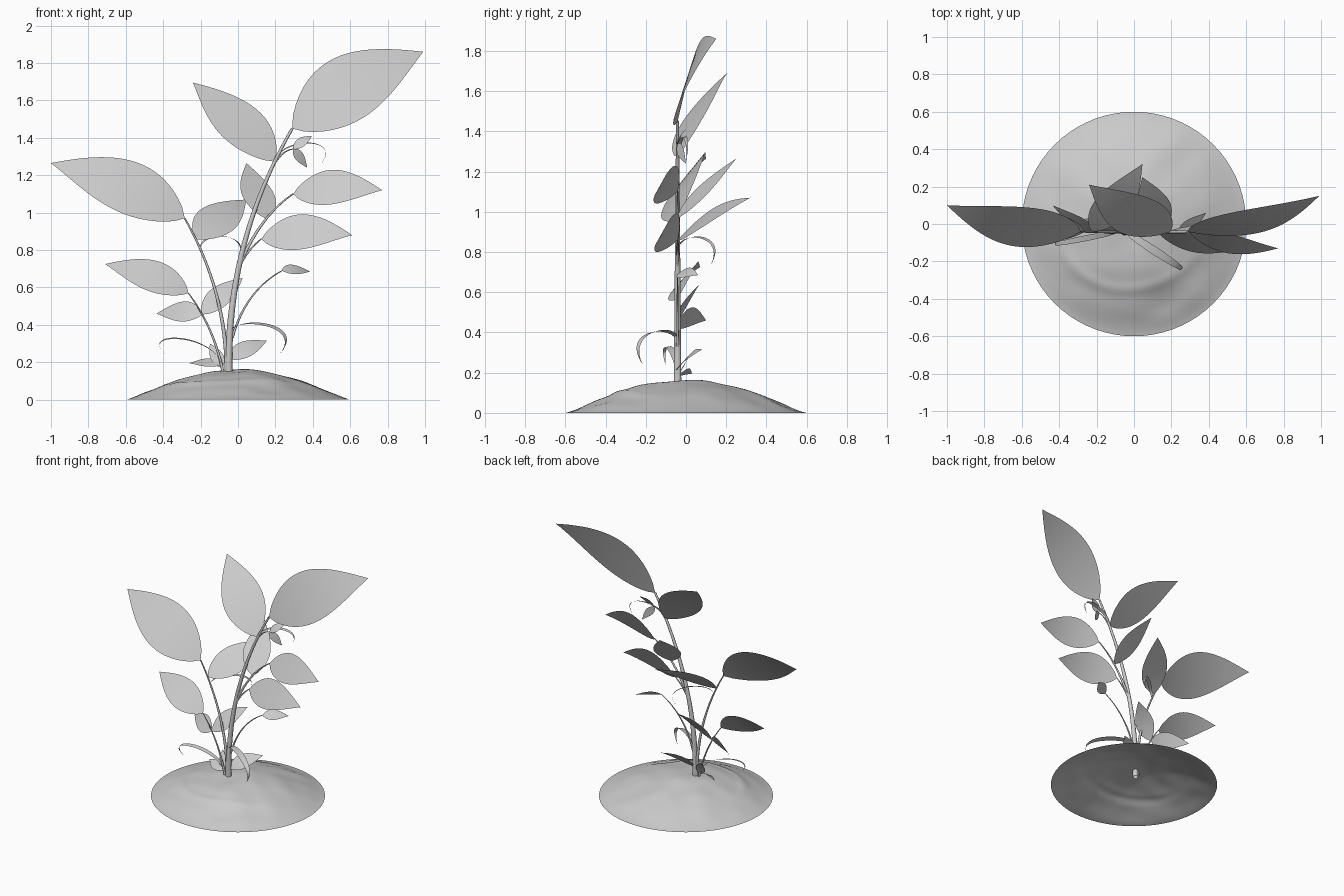
import bpy, bmesh, math
from mathutils import Vector, noise

if "Cube" in bpy.data.objects:
    bpy.data.objects.remove(bpy.data.objects["Cube"])

PLANE_Y = -0.042      # all stems grow in one upright plane


def arc(a, m, b, t):
    # parabola through start, middle and end
    return a * (1 - t) * (1 - 2 * t) + m * 4 * t * (1 - t) + b * t * (2 * t - 1)


def cubic(p, t):
    # smooth path through four evenly spaced points
    s = 3 * t
    return (p[0] * (1 - s) * (2 - s) * (3 - s) / 6 + p[1] * s * (2 - s) * (3 - s) / 2
            + p[2] * s * (s - 1) * (3 - s) / 2 + p[3] * s * (s - 1) * (s - 2) / 6)


def finish(name, bm):
    me = bpy.data.meshes.new(name)
    bm.to_mesh(me)
    bm.free()
    for p in me.polygons:
        p.use_smooth = True
    bpy.context.collection.objects.link(bpy.data.objects.new(name, me))


def skin(bm, rows, closed):
    # quads between neighbouring rows of vertices
    for a, b in zip(rows, rows[1:]):
        n = len(a)
        for j in range(n if closed else n - 1):
            k = (j + 1) % n
            bm.faces.new((a[j], a[k], b[k], b[j]))


def stem(name, start, middle, end, radius):
    # tapered round stalk; returns its path so leaves can attach to it
    a, m, b = (Vector((x, PLANE_Y, z)) for x, z in (start, middle, end))
    bm = bmesh.new()
    rows = []
    for i in range(25):
        t = i / 24
        c = arc(a, m, b, t)
        d = (arc(a, m, b, t + 0.01) - arc(a, m, b, t - 0.01)).normalized()
        u = d.cross(Vector((0, 1, 0))).normalized()
        v = d.cross(u)
        r = radius * (1 - 0.62 * t)
        angles = [k * math.tau / 10 for k in range(10)]
        rows.append([bm.verts.new(c + r * (u * math.cos(q) + v * math.sin(q))) for q in angles])
    skin(bm, rows, True)
    bmesh.ops.recalc_face_normals(bm, faces=bm.faces)
    finish(name, bm)
    return lambda t: arc(a, m, b, t)


def blade(name, path, side):
    # single-sheet blade: blunt at the base, pointed at the tip, facing the front
    bm = bmesh.new()
    rows = []
    for i in range(21):
        t = i / 20
        w = max(0.004, math.sin(math.pi * t ** 0.77))
        rows.append([bm.verts.new(path(t) + side * w * (j / 3 - 1)) for j in range(7)])
    skin(bm, rows, False)
    bm.normal_update()
    if sum(f.normal.y * f.calc_area() for f in bm.faces) > 0:
        bmesh.ops.reverse_faces(bm, faces=bm.faces)
    finish(name, bm)


def leaf(name, base, tip, lean=0.7, turn=0.0):
    # broad leaf: width follows length, midrib arches, face leans back and may turn right
    tip = Vector(tip)
    axis = tip - base
    reach = abs(axis.x)
    mid = (base + tip) / 2 + Vector((0, -0.05 * reach, 0.06 * reach))
    side = Vector((turn, -1, lean)).cross(axis).normalized() * axis.length * 0.22
    blade(name, lambda t: arc(base, mid, tip, t), side)


def curl(name, base, tip, width):
    # narrow blade, nearly edge-on from the front, that rises and hooks over
    tip = Vector(tip)
    d = tip - base
    up = Vector((0, 0, 0.09 + 0.02 * (d.z > 0)))
    flat = Vector((d.x, d.y, 0))
    drop = Vector((0, 0, d.z / 3))
    pts = [base, base + flat * 0.42 + drop + up, base + flat * 1.02 + drop * 2 + up, tip]
    side = Vector((0, -1, 4)).cross(d).normalized() * width
    blade(name, lambda t: cubic(pts, t), side)


# soil mound, open underneath
bm = bmesh.new()
rows = []
for i in range(1, 37):
    q = i / 36
    row = []
    for k in range(72):
        a = k * math.tau / 72
        x, y = 0.6 * q * math.cos(a), 0.6 * q * math.sin(a)
        z = 0.16 * (1 - q * q) ** 1.22
        z += min(1, (1 - q) * 5) * 0.012 * noise.noise(Vector((x * 6, y * 6, 3)))
        crest = 0.62 + 0.05 * math.sin(2 * a + 1)
        z += 0.009 * math.exp(-((q - crest) / 0.05) ** 2) * max(0, -math.sin(a + 0.2))
        row.append(bm.verts.new((x, y, max(z, 0))))
    rows.append(row)
skin(bm, rows, True)
bmesh.ops.contextual_create(bm, geom=rows[0])
bmesh.ops.recalc_face_normals(bm, faces=bm.faces)
bm.normal_update()
if sum(f.normal.z for f in bm.faces) < 0:
    bmesh.ops.reverse_faces(bm, faces=bm.faces)
finish("soil_mound", bm)

# stems and side branches, as x and z in the stem plane
main = stem("main_stem", (-.048, .1), (.025, .8), (.29, 1.45), .02)
left = stem("left_stem", (-.06, .12), (-.115, .56), (-.285, .97), .012)
low_left = stem("lower_left_stem", (-.075, .12), (-.145, .36), (-.265, .57), .008)
right = stem("right_branch", (0, .7), (.13, .94), (.295, 1.1), .01)
low_right = stem("lower_right_branch", (0, .7), (.055, .79), (.125, .86), .008)
thin = stem("thin_right_branch", (-.03, .33), (.07, .545), (.235, .69), .007)
bud = stem("bud_stalk", (.2, 1.27), (.245, 1.32), (.295, 1.34), .006)

# broad leaves, largest at the stem ends
leaf("top_right_leaf", main(1), (.99, .15, 1.86), .38, .08)
leaf("top_centre_leaf", main(.86), (-.24, .21, 1.695), .8, .3)
leaf("left_large_leaf", left(1), (-1, .1, 1.265), .75, .1)
leaf("left_inner_leaf", left(.86), (.045, .32, 1.07), 1.2, .3)
leaf("right_upper_leaf", right(1), (.77, -.13, 1.12), .57, -.19)
leaf("right_lower_leaf", low_right(1), (.61, -.12, .88), .57, -.19)
leaf("centre_leaf", right(.57), (.045, .25, 1.265), .95, .45)
leaf("lower_left_leaf", low_left(1), (-.71, .07, .725), .8, .15)
leaf("small_left_leaf", low_left(.72), (-.435, .1, .46), .5)
leaf("small_inner_leaf", low_left(.72), (.025, .08, .65), .6, -.3)

# little leaves near the soil and on the thin stalks
leaf("ground_right_leaf", main(.08), (.155, .08, .315), .6, -.3)
leaf("ground_left_leaf", low_left(.13), (-.26, .03, .195), 1.5)
leaf("ground_upright_leaf", low_left(.1), (-.15, .03, .3))
leaf("small_right_leaf", thin(1), (.385, .06, .685), 1)
leaf("bud_leaf_up", bud(1), (.395, 0, 1.41))
leaf("bud_leaf_down", bud(1), (.37, 0, 1.24))

# narrow curling blades
curl("curled_right_blade", main(.18), (.22, -.215, .24), .022)
curl("curled_left_blade", low_left(.1), (-.38, -.1, .235), .016)
curl("curled_inner_blade", left(.8), (-.01, .12, .73), .013)
curl("curled_top_blade", main(.84), (.435, 0, 1.25), .012)
